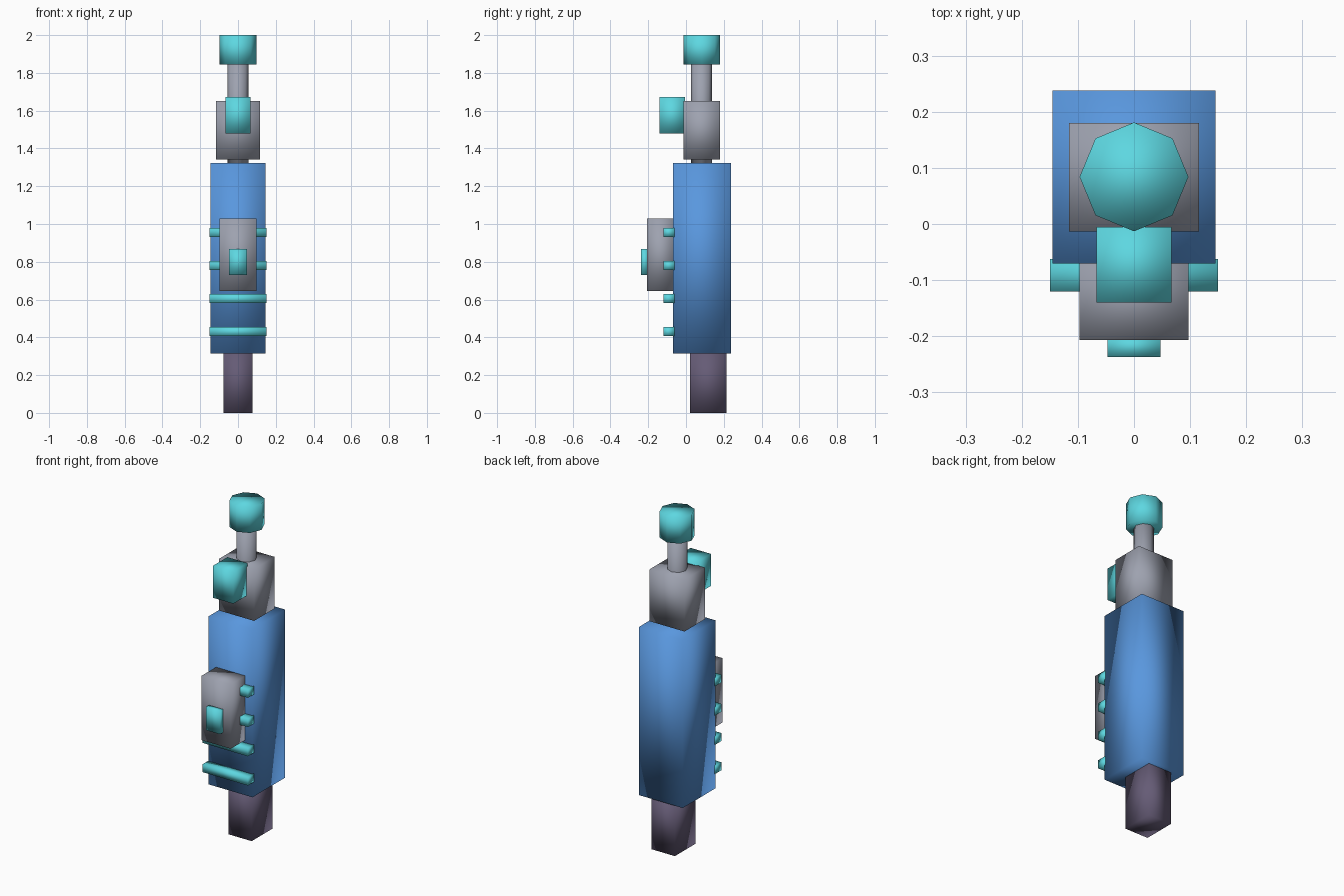
import bpy
import bmesh
from math import pi
from mathutils import Matrix, Vector

cube = bpy.data.objects.get("Cube")
if cube:
    bpy.data.objects.remove(cube, do_unlink=True)


def material(name, rgb):
    mat = bpy.data.materials.new(name)
    mat.use_nodes = True
    mat.diffuse_color = (*rgb, 1)
    mat.node_tree.nodes["Principled BSDF"].inputs["Base Color"].default_value = (*rgb, 1)
    return mat


BLUE = material("blue", (0.10, 0.31, 0.73))
CYAN = material("cyan", (0.11, 0.68, 0.75))
GREY = material("grey", (0.34, 0.36, 0.43))
PURPLE = material("dark_purple", (0.13, 0.105, 0.18))


def finish(name, bm, mat):
    """Turn a bmesh into a softly shaded object."""
    for face in bm.faces:
        face.smooth = True
    mesh = bpy.data.meshes.new(name)
    bm.to_mesh(mesh)
    bm.free()
    mesh.materials.append(mat)
    obj = bpy.data.objects.new(name, mesh)
    bpy.context.collection.objects.link(obj)
    return obj


def box(name, half_width, y, z, mat):
    """Box centred on x, between two y and two z limits."""
    bm = bmesh.new()
    size = Vector((2 * half_width, y[1] - y[0], z[1] - z[0]))
    centre = Vector((0, sum(y) / 2, sum(z) / 2))
    bmesh.ops.create_cube(bm, size=1, matrix=Matrix.Translation(centre) @ Matrix.Diagonal(size).to_4x4())
    return finish(name, bm, mat)


def column(name, radius, y, z, mat, sides=8):
    """Upright prism between two z limits."""
    bm = bmesh.new()
    turn = Matrix.Rotation(pi / 2, 4, "Z")
    bmesh.ops.create_cone(bm, cap_ends=True, segments=sides, radius1=radius, radius2=radius,
                          depth=z[1] - z[0],
                          matrix=Matrix.Translation((0, y, sum(z) / 2)) @ turn)
    return finish(name, bm, mat)


# Grip and main body
box("handle", 0.077, (0.02, 0.215), (0, 0.33), PURPLE)
box("body", 0.145, (-0.07, 0.238), (0.315, 1.322), BLUE)

# Neck, collar and cap
column("neck_rod", 0.055, 0.082, (1.31, 1.86), GREY)
box("collar", 0.116, (-0.013, 0.18), (1.342, 1.652), GREY)
box("collar_sensor", 0.067, (-0.14, -0.005), (1.48, 1.672), CYAN)
column("cap", 0.097, 0.084, (1.845, 2.0), CYAN)

# Front panel with its button
box("front_panel", 0.097, (-0.207, -0.06), (0.645, 1.03), GREY)
box("panel_button", 0.047, (-0.237, -0.2), (0.73, 0.868), CYAN)

# Cross bars spaced evenly up the front
for i in range(4):
    z = 0.43 + i * 0.175
    box(f"cross_bar_{i + 1}", 0.15, (-0.12, -0.062), (z - 0.024, z + 0.024), CYAN)
